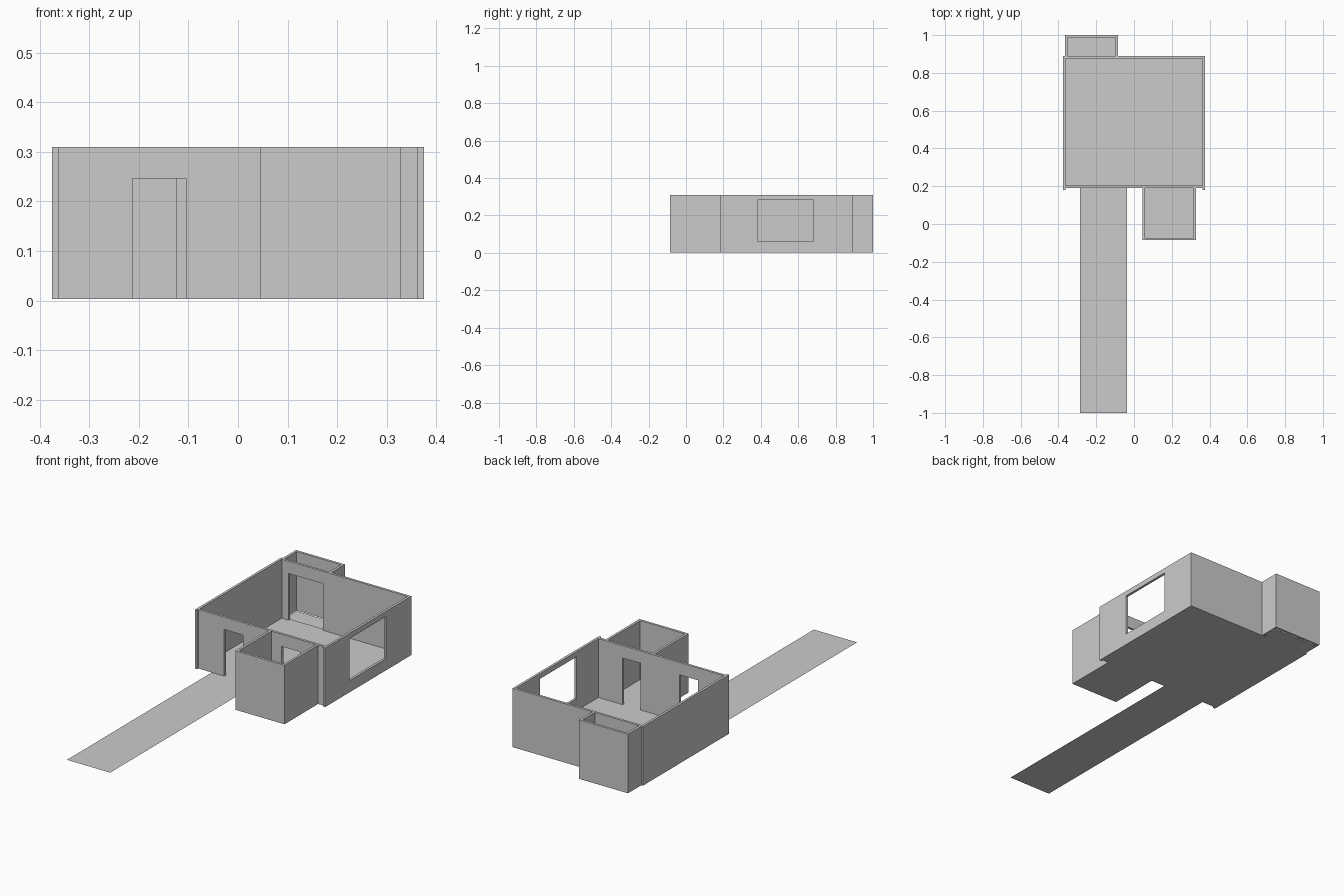
import bpy, bmesh
from mathutils import Vector

if "Cube" in bpy.data.objects:
    bpy.data.objects.remove(bpy.data.objects["Cube"])

Z0, Z1, DOOR_TOP = 0.003, 0.31, 0.246
T = 0.013  # wall thickness


def finish(name, bm):
    bmesh.ops.recalc_face_normals(bm, faces=bm.faces)
    mesh = bpy.data.meshes.new(name)
    bm.to_mesh(mesh)
    bm.free()
    ob = bpy.data.objects.new(name, mesh)
    bpy.context.collection.objects.link(ob)
    return ob


def box(name, x0, x1, y0, y1, z0=Z0, z1=Z1):
    bm = bmesh.new()
    bmesh.ops.create_cube(bm, size=1)
    for v in bm.verts:
        v.co = Vector(((x0 + x1) / 2 + v.co.x * (x1 - x0),
                       (y0 + y1) / 2 + v.co.y * (y1 - y0),
                       (z0 + z1) / 2 + v.co.z * (z1 - z0)))
    return finish(name, bm)


def door_wall(name, x0, x1, y0, y1, doors):
    """Wall along x whose profile is notched from the floor at each door."""
    pts = [(x0, Z1), (x0, Z0)]
    for a, b in doors:
        pts += [(a, Z0), (a, DOOR_TOP), (b, DOOR_TOP), (b, Z0)]
    pts += [(x1, Z0), (x1, Z1)]
    bm = bmesh.new()
    face = bm.faces.new([bm.verts.new((x, y0, z)) for x, z in pts])
    ext = bmesh.ops.extrude_face_region(bm, geom=[face])
    moved = [g for g in ext["geom"] if isinstance(g, bmesh.types.BMVert)]
    bmesh.ops.translate(bm, verts=moved, vec=(0, y1 - y0, 0))
    return finish(name, bm)


def sheet(name, x0, x1, y0, y1, z):
    bm = bmesh.new()
    bm.faces.new([bm.verts.new((x, y, z)) for x, y in
                  ((x0, y0), (x1, y0), (x1, y1), (x0, y1))])
    return finish(name, bm)


def annex(name, x0, x1, y_out, y_in):
    """Three walls of a small room attached to the main room."""
    s = 1 if y_out < y_in else -1
    y_mid = y_out + s * T
    for side, a, b in (("left", x0, x0 + T), ("right", x1 - T, x1)):
        box(f"{name}_{side}_wall", a, b, min(y_mid, y_in), max(y_mid, y_in))
    box(f"{name}_end_wall", x0, x1, min(y_out, y_mid), max(y_out, y_mid))


# Main room
XL, XR, YF, YB = -0.375, 0.375, 0.191, 0.89
YS = 0.181  # side walls project past the front wall
box("main_left_wall", XL, XL + T, YS, YB - T)
right = box("main_right_wall", XR - T, XR, YS, YB - T)
door_wall("main_front_wall", XL + T, XR - T, YF, YF + T,
          [(-0.213, -0.105), (0.118, 0.222)])
door_wall("main_back_wall", XL, XR, YB - T, YB, [(-0.323, -0.125)])

# Window opening in the right wall
cutter = box("window_cutter", XR - 0.1, XR + 0.1, 0.383, 0.683, 0.064, 0.283)
cutter.hide_render = True
mod = right.modifiers.new("window", "BOOLEAN")
mod.operation, mod.solver, mod.object = "DIFFERENCE", "EXACT", cutter
bpy.context.view_layer.objects.active = right
bpy.ops.object.modifier_apply(modifier=mod.name)
bpy.data.objects.remove(cutter)

# Small front and back rooms
annex("front_room", 0.045, 0.328, -0.086, YF)
annex("back_room", -0.366, -0.085, 1.0, YB)

# Floors and entrance path
sheet("main_floor", XL, XR, YF, YB, Z0)
sheet("front_room_floor", 0.045, 0.328, -0.086, YF, Z0)
sheet("back_room_floor", -0.353, -0.098, YB - T, 1.0 - T, 0)
sheet("entrance_path", -0.285, -0.036, -1.0, YF, Z0)
